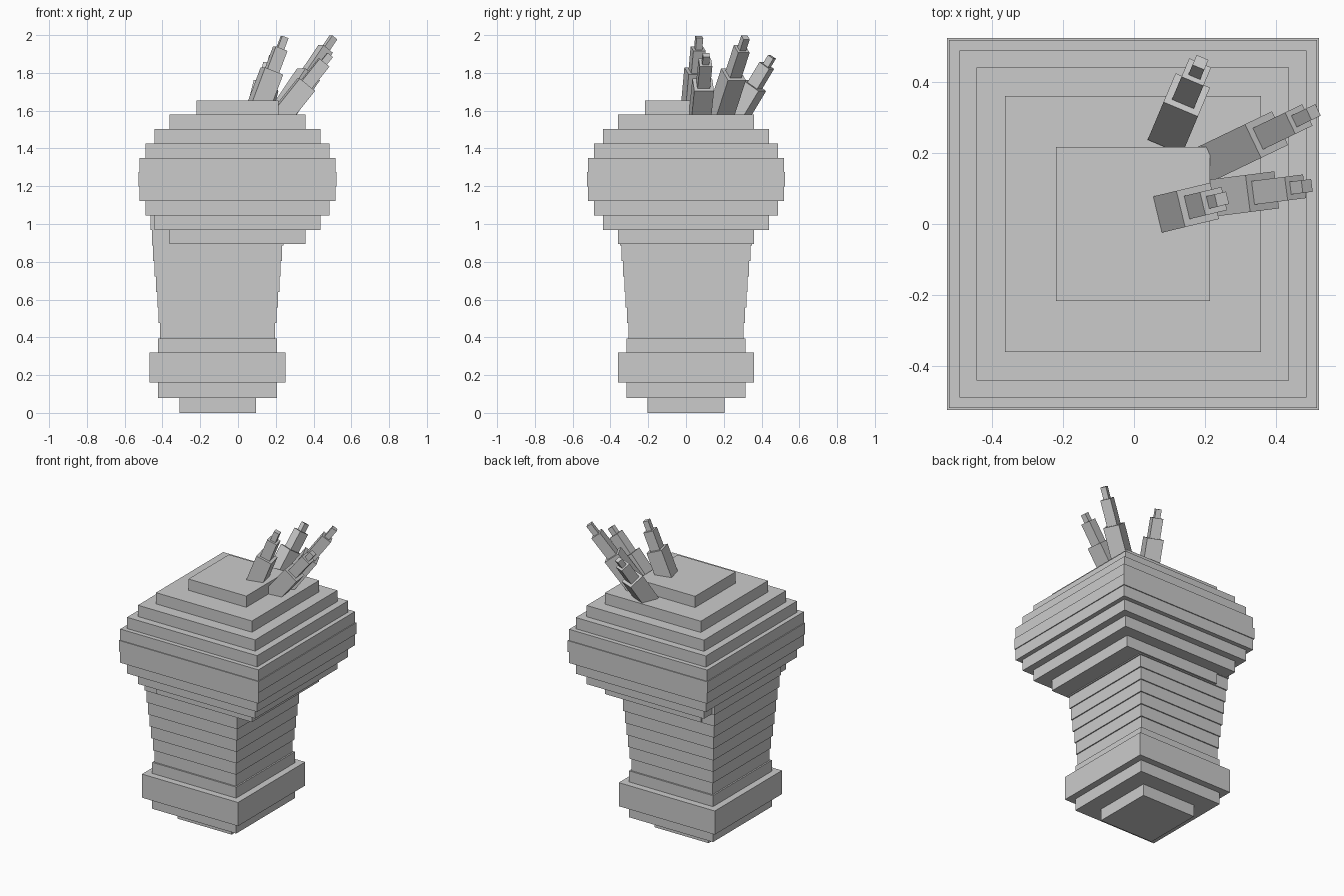
import bpy
import math
from mathutils import Matrix, Vector

default = bpy.data.objects.get("Cube")
if default:
    bpy.data.objects.remove(default, do_unlink=True)

stone = bpy.data.materials.new("stone_grey")
stone.use_nodes = True
GREY = (0.6, 0.6, 0.6, 1)
stone.diffuse_color = GREY
stone.node_tree.nodes["Principled BSDF"].inputs["Base Color"].default_value = GREY


def box(name, size, matrix):
    """Box of the given size placed by a matrix at its centre."""
    bpy.ops.mesh.primitive_cube_add(size=1)
    ob = bpy.context.object
    ob.name = name
    ob.data.transform(matrix @ Matrix.Diagonal((*size, 1)))
    ob.data.materials.append(stone)
    return ob


def tier(name, x, half, z0, z1):
    """Square slab centred on x, spanning z0 to z1."""
    centre = Matrix.Translation((x, 0, (z0 + z1) / 2))
    return box(name, (2 * half, 2 * half, z1 - z0), centre)


COLUMN_X, HEAD_X = -0.108, -0.003

# Stepped foot of the column
foot = [(0.203, 0, 0.08), (0.315, 0.08, 0.16), (0.36, 0.16, 0.32), (0.315, 0.32, 0.395)]
for i, (half, z0, z1) in enumerate(foot):
    tier(f"foot_tier_{i + 1}", COLUMN_X, half, z0, z1)

# Column shaft, widening upwards in thin steps
STEPS = 8
rise = (1.05 - 0.395) / STEPS
for i in range(STEPS):
    z = 0.395 + i * rise
    tier(f"shaft_tier_{i + 1}", COLUMN_X, 0.305 + 0.0072 * i, z, z + rise)

# Rounded head made of stacked slabs
head = [0.36, 0.44, 0.488, 0.518, 0.524, 0.518, 0.488, 0.44, 0.36, 0.217]
layer = (1.655 - 0.893) / len(head)
for i, half in enumerate(head):
    z = 0.893 + i * layer
    tier(f"head_tier_{i + 1}", HEAD_X, half, z, z + layer)


def spike(name, base, tip, low, high):
    """Leaning spike of three square sections that get thinner."""
    base, tip = Vector(base), Vector(tip)
    axis = tip - base
    length = axis.length
    turn = math.atan2(axis.y, axis.x)
    lean = math.acos(axis.z / length)
    frame = (Matrix.Translation(base) @ Matrix.Rotation(turn, 4, "Z")
             @ Matrix.Rotation(lean, 4, "Y"))
    sections = [("base", 0.105, -0.08, low), ("middle", 0.067, low, high), ("tip", 0.036, high, 1)]
    for part, width, start, end in sections:
        centre = frame @ Matrix.Translation((0, 0, length * (start + end) / 2))
        box(f"{name}_{part}", (width, width, length * (end - start)), centre)


# Spikes on top
spike("front_spike", (0.093, 0.033, 1.58), (0.247, 0.07, 1.99), 0.56, 0.85)
spike("side_spike", (0.235, 0.075, 1.58), (0.487, 0.107, 1.895), 0.5, 0.87)
spike("corner_spike", (0.23, 0.183, 1.58), (0.505, 0.315, 1.988), 0.52, 0.85)
spike("back_spike", (0.11, 0.272, 1.58), (0.187, 0.455, 1.885), 0.5, 0.85)
